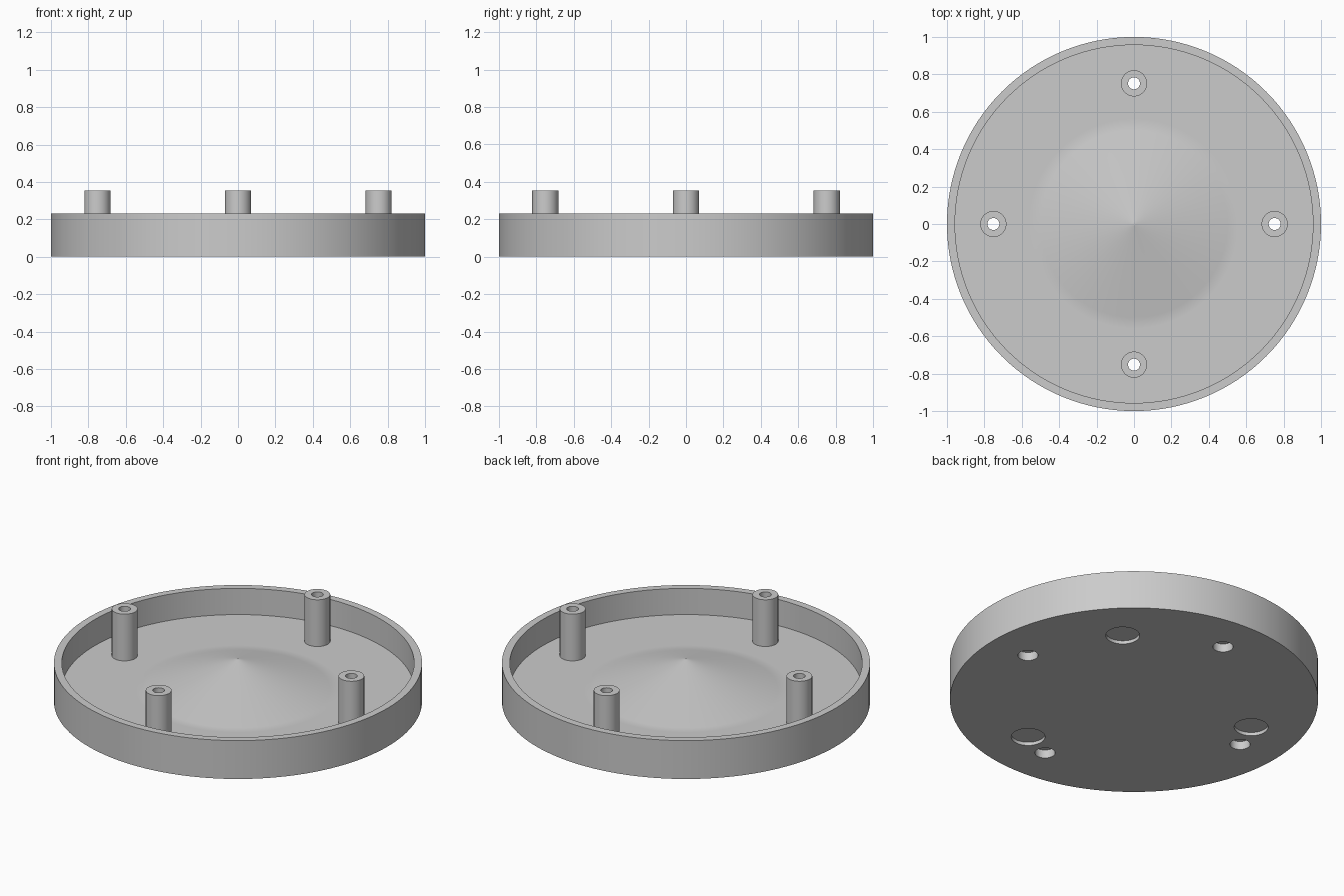
import bpy, bmesh
from math import radians, cos, sin, tau

cube = bpy.data.objects.get("Cube")
if cube:
    bpy.data.objects.remove(cube, do_unlink=True)

# Dimensions
RIM_Z, FLOOR_Z, POST_Z = 0.23, 0.073, 0.353
INNER_R, POST_R, BORE_R = 0.957, 0.07, 0.032
SOCKET_R, SOCKET_DEPTH = 0.055, 0.05
FOOT_R, FOOT_DEPTH = 0.092, 0.02

grey = bpy.data.materials.new("light_grey")
grey.use_nodes = True
grey.diffuse_color = (0.6, 0.6, 0.6, 1)
grey.node_tree.nodes["Principled BSDF"].inputs["Base Color"].default_value = (0.6, 0.6, 0.6, 1)


def polar(radius, degrees):
    return radius * cos(radians(degrees)), radius * sin(radians(degrees))


def lathe(bm, profile, segments, centre=(0, 0), closed=False):
    """Revolve (radius, z) points about a vertical axis; a radius of 0 makes a pole."""
    rings = []
    for r, z in profile:
        count = segments if r else 1
        rings.append([bm.verts.new((centre[0] + r * cos(tau * i / segments),
                                    centre[1] + r * sin(tau * i / segments), z))
                      for i in range(count)])
    pairs = list(zip(rings, rings[1:]))
    if closed:
        pairs.append((rings[-1], rings[0]))
    for a, b in pairs:
        for i in range(segments):
            j = (i + 1) % segments
            corners = [a[i % len(a)], a[j % len(a)], b[j % len(b)], b[i % len(b)]]
            bm.faces.new(list(dict.fromkeys(corners)))


def make_object(name, bm):
    bmesh.ops.recalc_face_normals(bm, faces=bm.faces[:])
    mesh = bpy.data.meshes.new(name)
    bm.to_mesh(mesh)
    bm.free()
    mesh.materials.append(grey)
    obj = bpy.data.objects.new(name, mesh)
    bpy.context.collection.objects.link(obj)
    return obj


def smooth(obj):
    bpy.ops.object.select_all(action='DESELECT')
    obj.select_set(True)
    bpy.context.view_layer.objects.active = obj
    bpy.ops.object.shade_smooth_by_angle(angle=radians(30))


# Round tray: flat underside, upright rim, floor rising to a shallow central cone
bm = bmesh.new()
lathe(bm, [(0, 0), (1, 0), (1, RIM_Z), (INNER_R, RIM_Z), (INNER_R, FLOOR_Z),
           (0.56, FLOOR_Z), (0.5, FLOOR_Z), (0.012, 0.252), (0, 0.252)], 128)
tray = make_object("tray", bm)

# Cutters: stepped screw holes below the posts and three shallow foot recesses
post_spots = [polar(0.752, a) for a in (0, 90, 180, 270)]
bm = bmesh.new()
for spot in post_spots:
    lathe(bm, [(0, -0.1), (SOCKET_R, -0.1), (SOCKET_R, SOCKET_DEPTH),
               (BORE_R, SOCKET_DEPTH), (BORE_R, 0.2), (0, 0.2)], 32, spot)
for angle in (45, 165, 285):
    lathe(bm, [(0, -0.1), (FOOT_R, -0.1), (FOOT_R, FOOT_DEPTH), (0, FOOT_DEPTH)],
          48, polar(0.702, angle))
cutter = make_object("underside_cutter", bm)
cutter.hide_render = True

cut = tray.modifiers.new("underside_cut", 'BOOLEAN')
cut.operation = 'DIFFERENCE'
cut.solver = 'EXACT'
cut.object = cutter
bpy.ops.object.select_all(action='DESELECT')
tray.select_set(True)
bpy.context.view_layer.objects.active = tray
bpy.ops.object.modifier_apply(modifier=cut.name)
bpy.data.objects.remove(cutter, do_unlink=True)
smooth(tray)

# Hollow posts standing on the floor, in line with the screw holes
for name, spot in zip(("left", "back", "right", "front"), post_spots):
    bm = bmesh.new()
    lathe(bm, [(POST_R, FLOOR_Z), (POST_R, POST_Z), (BORE_R, POST_Z), (BORE_R, FLOOR_Z)],
          32, spot, closed=True)
    smooth(make_object(name + "_post", bm))
